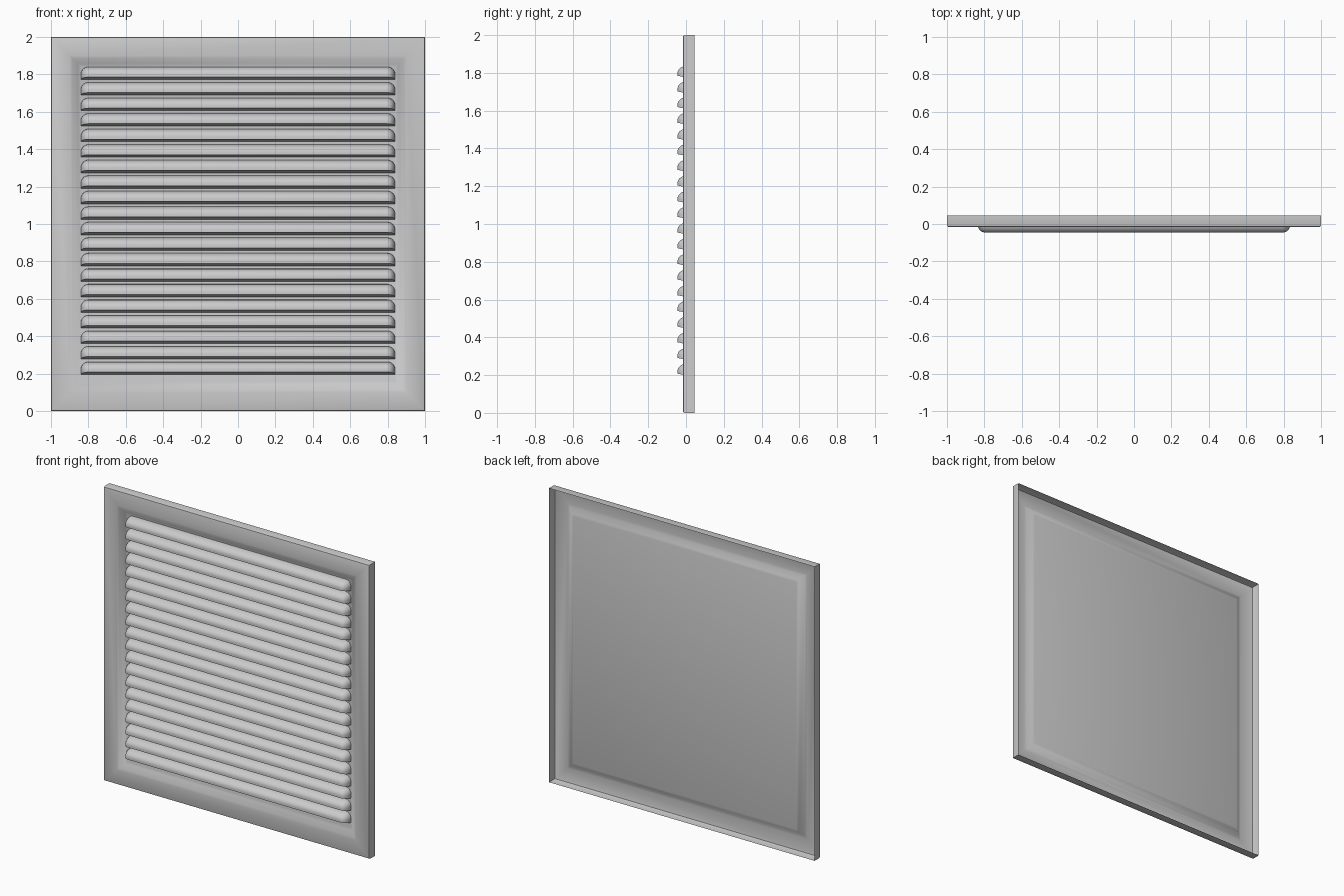
import bpy, bmesh, math

if "Cube" in bpy.data.objects:
    bpy.data.objects.remove(bpy.data.objects["Cube"])

def make_object(name, bm):
    bmesh.ops.recalc_face_normals(bm, faces=bm.faces)
    mesh = bpy.data.meshes.new(name)
    bm.to_mesh(mesh)
    bm.free()
    obj = bpy.data.objects.new(name, mesh)
    bpy.context.collection.objects.link(obj)
    bpy.context.view_layer.objects.active = obj
    obj.select_set(True)
    bpy.ops.object.shade_smooth_by_angle(angle=math.radians(35))
    obj.select_set(False)
    return obj

def loft(bm, rings, closed):
    for a, b in zip(rings, rings[1:]):
        n = len(a)
        for i in range(n if closed else n - 1):
            j = (i + 1) % n
            bm.faces.new((a[i], a[j], b[j], b[i]))

# Pressed sheet panel: square rings from the rear flange edge to the recessed centre
bm = bmesh.new()
profile = [(1.0, 0.045), (1.0, -0.007), (0.997, -0.014), (0.99, -0.017),
           (0.90, -0.017), (0.885, -0.012), (0.855, 0.010), (0.84, 0.015)]
rings = [[bm.verts.new((sx * h, y, 1 + sz * h))
          for sx, sz in ((-1, -1), (1, -1), (1, 1), (-1, 1))] for h, y in profile]
loft(bm, rings, True)
bm.faces.new(rings[-1])
panel = make_object("panel", bm)
# orient the sheet with its front facing -y
if panel.data.polygons[-1].normal.y > 0:
    panel.data.flip_normals()

# Louvre: domed hood, an arched outline that shrinks towards the front
HALF, TOP, BOTTOM = 0.84, 1.84, 1.772
BACK, DEPTH, ROUND = 0.015, 0.060, 0.040
bm = bmesh.new()
rings = []
for s in range(7):
    t = math.pi / 2 * s / 6
    u, inset = math.sin(t), ROUND * (1 - math.cos(t))
    y = BACK - DEPTH * u
    half, top, low = HALF - inset, TOP - inset, BOTTOM + 0.013 * u
    r = min(0.04, (top - low) * 0.7)
    arc = [(half - r + r * math.cos(a), top - r + r * math.sin(a))
           for a in (math.pi / 2 * k / 6 for k in range(7))]
    right = [(half, low)] + arc
    outline = right + [(-x, z) for x, z in reversed(right)]
    rings.append([bm.verts.new((x, y, z)) for x, z in outline])
loft(bm, rings, False)
bm.faces.new(rings[-1])
# underside
for a, b in zip(rings, rings[1:]):
    bm.faces.new((a[-1], a[0], b[0], b[-1]))
louvres = make_object("louvres", bm)

# Repeat down the panel
arr = louvres.modifiers.new("rows", 'ARRAY')
arr.count = 20
arr.use_relative_offset = False
arr.use_constant_offset = True
arr.constant_offset_displace = (0, 0, -0.083)
